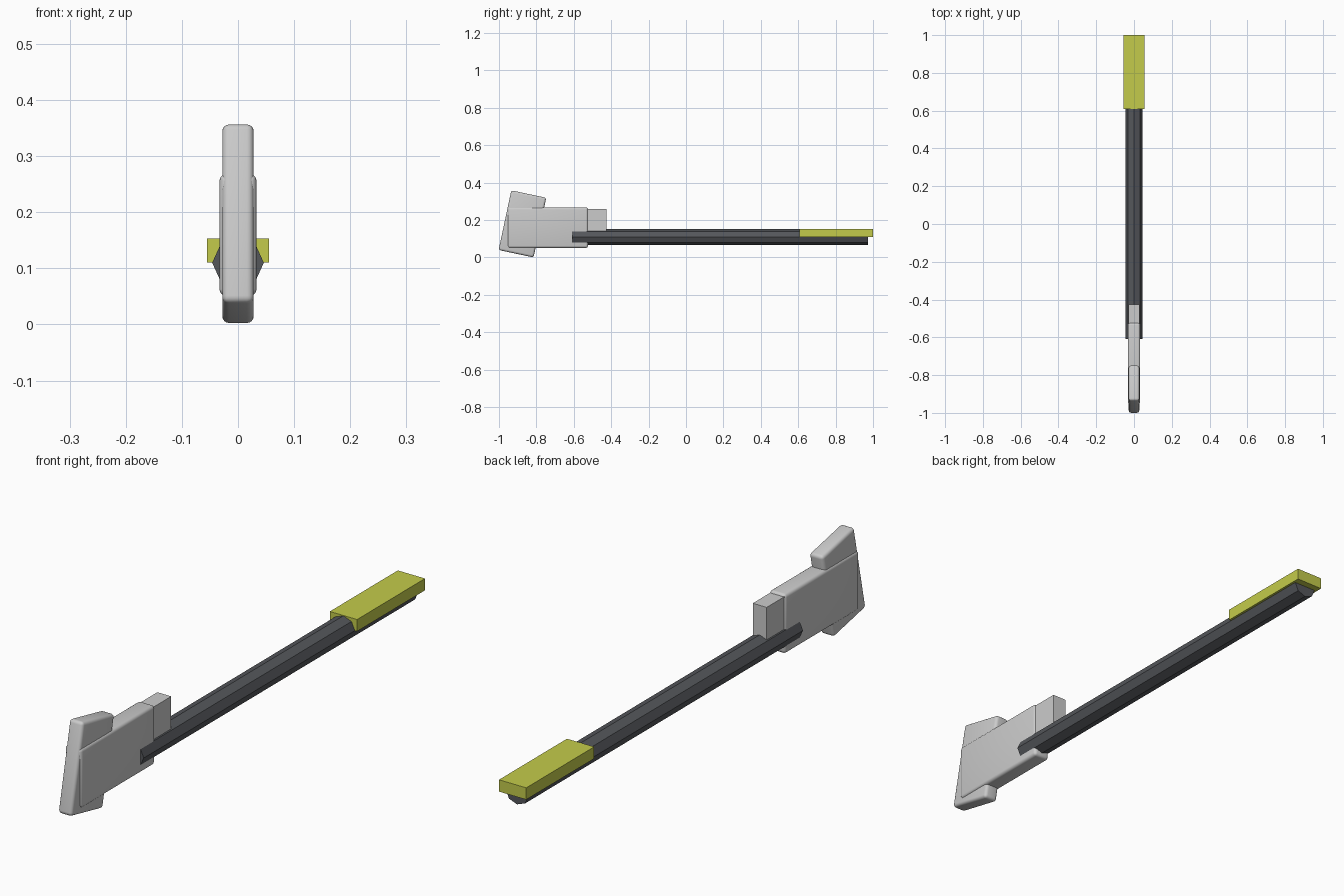
import bpy, math

if "Cube" in bpy.data.objects:
    bpy.data.objects.remove(bpy.data.objects["Cube"])

def material(name, rgb):
    m = bpy.data.materials.new(name)
    m.diffuse_color = (*rgb, 1)
    m.use_nodes = True
    m.node_tree.nodes["Principled BSDF"].inputs["Base Color"].default_value = m.diffuse_color
    return m

DARK = material("dark_grey", (0.09, 0.095, 0.105))
YELLOW = material("yellow", (0.55, 0.60, 0.07))

def box(name, lo, hi, tilt=0, bevel=0, mat=None):
    centre = [(a + b) / 2 for a, b in zip(lo, hi)]
    bpy.ops.mesh.primitive_cube_add(size=1, location=centre)
    ob = bpy.context.object
    ob.name = name
    ob.scale = [b - a for a, b in zip(lo, hi)]
    bpy.ops.object.transform_apply(location=False, rotation=False, scale=True)
    ob.rotation_euler.x = math.radians(tilt)
    if bevel:
        mod = ob.modifiers.new("rounded_edges", 'BEVEL')
        mod.width = bevel
        mod.segments = 4
        bpy.ops.object.modifier_apply(modifier=mod.name)
        bpy.ops.object.shade_smooth_by_angle(angle=math.radians(35))
    if mat:
        ob.data.materials.append(mat)
    return ob

# Main rounded body block
box("body", (-0.033, -0.953, 0.051), (0.033, -0.524, 0.268), bevel=0.012)

# Tilted slab through the rear of the body, sticking out above and below
box("tilted_slab", (-0.028, -0.970, 0.0165), (0.028, -0.779, 0.3425),
    tilt=-12, bevel=0.012)

# Square block in front of the body, resting on the bar
box("front_block", (-0.028, -0.54, 0.125), (0.028, -0.425, 0.260))

# Eight-sided bar
bpy.ops.mesh.primitive_cylinder_add(vertices=8, radius=1, depth=1.583,
                                    location=(0, 0.1825, 0.110),
                                    rotation=(math.pi / 2, 0, 0))
bar = bpy.context.object
bar.name = "bar"
bar.scale = (0.046, 0.042, 1)
bar.data.materials.append(DARK)

# Flat yellow end cap
box("end_cap", (-0.055, 0.608, 0.110), (0.055, 1.0, 0.153), mat=YELLOW)
